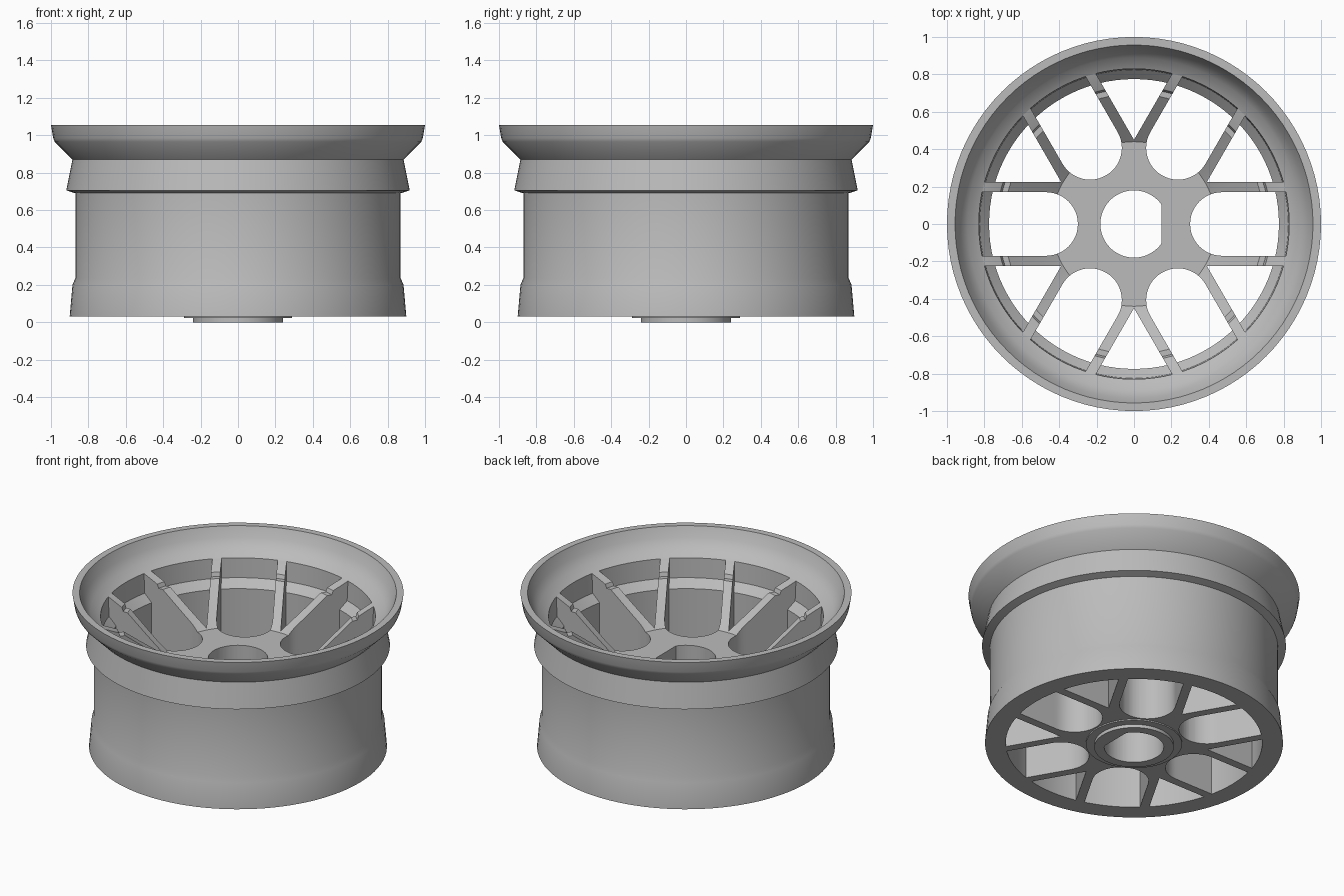
import bpy, bmesh, math
from mathutils import Matrix

if "Cube" in bpy.data.objects:
    bpy.data.objects.remove(bpy.data.objects["Cube"])

SEGMENTS = 96

metal = bpy.data.materials.new("light grey metal")
metal.use_nodes = True
colour = (0.5, 0.5, 0.5, 1)
metal.diffuse_color = colour
metal.node_tree.nodes["Principled BSDF"].inputs["Base Color"].default_value = colour


def make_object(name, bm):
    bmesh.ops.recalc_face_normals(bm, faces=bm.faces)
    mesh = bpy.data.meshes.new(name)
    bm.to_mesh(mesh)
    bm.free()
    mesh.materials.append(metal)
    obj = bpy.data.objects.new(name, mesh)
    bpy.context.collection.objects.link(obj)
    return obj


def lathe(name, profile):
    """Turn a closed (radius, height) outline around the z axis."""
    bm = bmesh.new()
    verts = [bm.verts.new((r, 0, z)) for r, z in profile]
    edges = [bm.edges.new((verts[i - 1], verts[i])) for i in range(len(verts))]
    bmesh.ops.spin(bm, geom=verts + edges, cent=(0, 0, 0), axis=(0, 0, 1),
                   angle=math.tau, steps=SEGMENTS, use_duplicate=False)
    bmesh.ops.remove_doubles(bm, verts=bm.verts, dist=1e-5)
    return make_object(name, bm)


def add_prism(bm, outline, angle=0):
    """Upright prism through the whole wheel, turned to the given angle."""
    turn = Matrix.Rotation(angle, 3, 'Z')
    low = [bm.verts.new(turn @ Matrix.Translation((x, y, -0.5)).translation) for x, y in outline]
    face = bm.faces.new(low)
    top = bmesh.ops.extrude_face_region(bm, geom=[face])["geom"]
    bmesh.ops.translate(bm, vec=(0, 0, 2),
                        verts=[v for v in top if isinstance(v, bmesh.types.BMVert)])


def arc(cx, radius, start, end, steps):
    angles = [math.radians(start + (end - start) * i / steps) for i in range(steps + 1)]
    return [(cx + radius * math.cos(a), radius * math.sin(a)) for a in angles]


def smooth(obj):
    bpy.ops.object.select_all(action='DESELECT')
    obj.select_set(True)
    bpy.context.view_layer.objects.active = obj
    bpy.ops.object.shade_smooth_by_angle(angle=math.radians(25))


# Rim barrel with flared lip, outer side first, then dish, ledge and bore
rim = lathe("rim_barrel", [
    (0.78, 0.03), (0.90, 0.03), (0.885, 0.20), (0.87, 0.235), (0.87, 0.69),
    (0.918, 0.705), (0.885, 0.87), (0.98, 0.965), (0.988, 0.985), (1.0, 1.055),
    (0.957, 1.055), (0.93, 0.99), (0.89, 0.935), (0.83, 0.90),
    (0.825, 0.77), (0.775, 0.72), (0.775, 0.03)])

# Hub and spokes start as one turned disc
spokes = lathe("hub_and_spokes", [
    (0.1, 0.0), (0.24, 0.0), (0.24, 0.022), (0.29, 0.022), (0.29, 0.03),
    (0.785, 0.03), (0.84, 0.3), (0.84, 0.903), (0.83, 0.90), (0.735, 0.855),
    (0.725, 0.83), (0.695, 0.83), (0.44, 0.62), (0.1, 0.62)])

# Cutter: six round-ended slots, six wedges between spoke pairs, centre bore
bm = bmesh.new()
slot = arc(0.47, 0.17, 90, 270, 24) + [(0.95, -0.17), (0.95, 0.17)]
reach = 0.6
wx, wy = reach * math.cos(math.radians(30)), reach * 0.5
wedge = [(0.45, 0), (0.45 + wx, -wy), (0.45 + wx, wy)]
for i in range(6):
    add_prism(bm, slot, math.radians(60 * i))
    add_prism(bm, wedge, math.radians(60 * i + 30))
add_prism(bm, arc(0, 0.18, 35, 325, 48))
cutter = make_object("window_cutter", bm)
cutter.hide_render = True

cut = spokes.modifiers.new("windows", 'BOOLEAN')
cut.operation = 'DIFFERENCE'
cut.solver = 'EXACT'
cut.object = cutter
bpy.ops.object.select_all(action='DESELECT')
bpy.context.view_layer.objects.active = spokes
spokes.select_set(True)
bpy.ops.object.modifier_apply(modifier=cut.name)
bpy.data.objects.remove(cutter)

for part in (rim, spokes):
    smooth(part)
